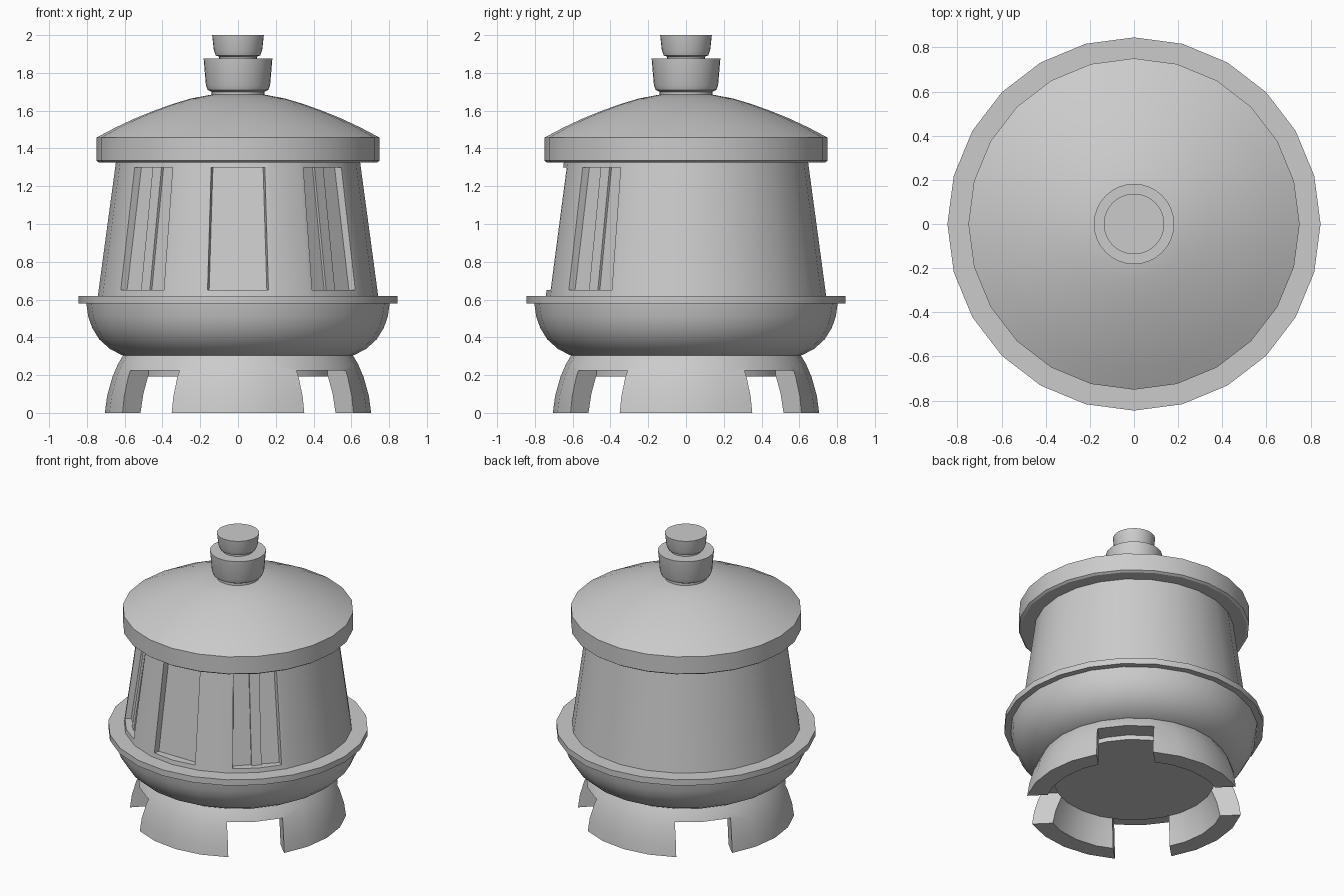
import bpy, bmesh
from math import sin, cos, pi, radians

if "Cube" in bpy.data.objects:
    bpy.data.objects.remove(bpy.data.objects["Cube"])


def mesh_object(name, bm):
    bmesh.ops.recalc_face_normals(bm, faces=bm.faces)
    me = bpy.data.meshes.new(name)
    bm.to_mesh(me)
    bm.free()
    ob = bpy.data.objects.new(name, me)
    bpy.context.collection.objects.link(ob)
    return ob


def lathe(name, profile, n=24, ring=False):
    """Revolve (radius, z) points; ring=True joins last to first, else caps the ends."""
    bm = bmesh.new()
    loops = [[bm.verts.new((r * cos(2 * pi * i / n), r * sin(2 * pi * i / n), z))
              for i in range(n)] for r, z in profile]
    pairs = list(zip(loops, loops[1:]))
    if ring:
        pairs.append((loops[-1], loops[0]))
    for a, b in pairs:
        for i in range(n):
            j = (i + 1) % n
            bm.faces.new((a[i], a[j], b[j], b[i]))
    if not ring:
        bm.faces.new(loops[0])
        bm.faces.new(loops[-1])
    return mesh_object(name, bm)


def wall_radius(z):
    return 0.742 - 0.135 * (z - 0.62)


def wedge(name, azimuth, half, near, far, z0, z1, angular=True):
    """Tapered block on the wall, azimuth measured from the front; near/far are offsets from it."""
    bm = bmesh.new()
    rings = []
    for z in (z0, z1):
        pts = []
        for off, s in ((near, -1), (near, 1), (far, 1), (far, -1)):
            d = wall_radius(z) + off
            w = s * (d * half if angular else half)
            pts.append(bm.verts.new((d * sin(azimuth) + w * cos(azimuth),
                                     -d * cos(azimuth) + w * sin(azimuth), z)))
        rings.append(pts)
    a, b = rings
    bm.faces.new(a)
    bm.faces.new(b)
    for i in range(4):
        j = (i + 1) % 4
        bm.faces.new((a[i], a[j], b[j], b[i]))
    return mesh_object(name, bm)


def cut(ob, cutter):
    cutter.hide_render = True
    mod = ob.modifiers.new("cut", "BOOLEAN")
    mod.operation = "DIFFERENCE"
    mod.object = cutter
    bpy.context.view_layer.objects.active = ob
    bpy.ops.object.modifier_apply(modifier=mod.name)
    bpy.data.objects.remove(cutter)


def box(name, size, loc, rot):
    bpy.ops.mesh.primitive_cube_add(size=1, location=loc, rotation=(0, 0, rot))
    ob = bpy.context.object
    ob.name = name
    ob.scale = size
    bpy.context.view_layer.update()
    return ob


# foot ring with four notches between the legs
foot = lathe("foot_ring", [(0.705, 0), (0.693, 0.09), (0.665, 0.19), (0.635, 0.26),
                           (0.608, 0.305), (0.48, 0.305), (0.525, 0.2), (0.56, 0.1),
                           (0.58, 0)], ring=True)
for k in range(4):
    a = radians(45 + 90 * k)
    cut(foot, box("notch_cutter", (0.6, 0.368, 0.425), (0.65 * cos(a), 0.65 * sin(a), 0.0125), a))
plate = lathe("foot_ceiling", [(0.525, 0.192), (0.525, 0.305)])

# bowl and flat rim
bowl = lathe("bowl", [(0.595, 0.30), (0.62, 0.308), (0.68, 0.34), (0.735, 0.39),
                      (0.772, 0.45), (0.793, 0.51), (0.803, 0.58)])
rim = lathe("bowl_rim", [(0.845, 0.578), (0.845, 0.62)])

# tapered wall with three recessed windows at the front
wall = lathe("wall", [(wall_radius(0.6), 0.6), (wall_radius(1.34), 1.34)])
parts = [foot, plate, bowl, rim, wall]
for deg in (-45, 0, 45):
    a = radians(deg)
    cut(wall, wedge("window_cutter", a, sin(radians(13)), -0.06, 0.06, 0.65, 1.3))
    if deg:
        wedge("window_mullion", a, 0.033, -0.08, -0.045, 0.645, 1.305, angular=False)

# domed lid
parts.append(lathe("lid", [(0.735, 1.325), (0.75, 1.335), (0.75, 1.457), (0.65, 1.51),
                           (0.55, 1.557), (0.45, 1.598), (0.35, 1.634), (0.25, 1.664),
                           (0.14, 1.685)]))

# two stacked cups forming the knob
parts.append(lathe("knob_lower", [(0.14, 1.67), (0.14, 1.70), (0.16, 1.71), (0.17, 1.735),
                                  (0.182, 1.875)], n=32))
parts.append(lathe("knob_upper", [(0.10, 1.87), (0.10, 1.885), (0.118, 1.893), (0.128, 1.92),
                                  (0.137, 2.0)], n=32))

# smooth shading with sharp rims
bpy.ops.object.select_all(action="DESELECT")
for ob in parts:
    ob.select_set(True)
bpy.context.view_layer.objects.active = wall
bpy.ops.object.shade_smooth_by_angle(angle=radians(30))
